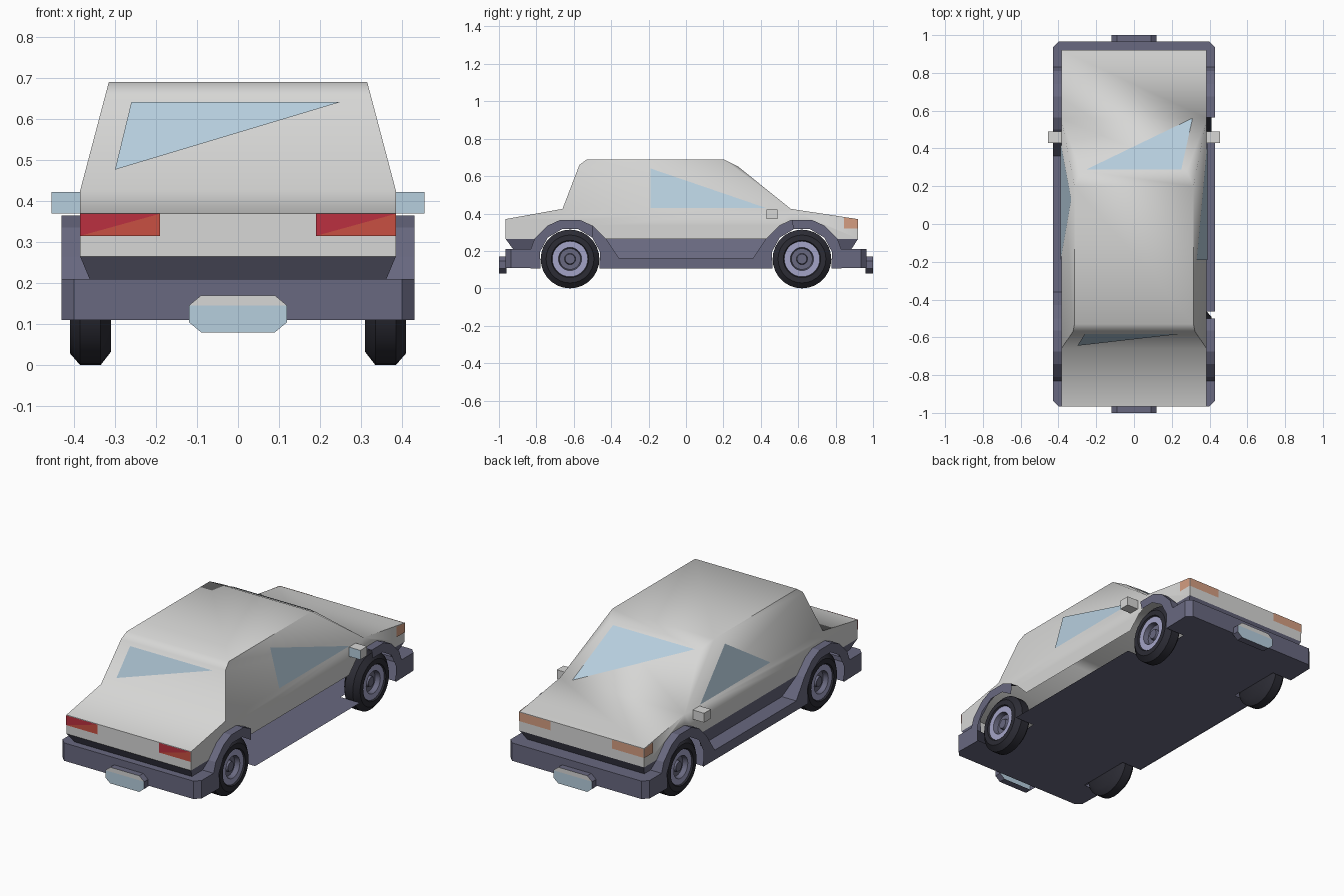
import bpy, bmesh, math
from mathutils import Vector

if "Cube" in bpy.data.objects:
    bpy.data.objects.remove(bpy.data.objects["Cube"])


def material(name, r, g, b):
    m = bpy.data.materials.new(name)
    m.diffuse_color = (r, g, b, 1)
    m.use_nodes = True
    m.node_tree.nodes["Principled BSDF"].inputs["Base Color"].default_value = m.diffuse_color
    return m


white = material("white paint", 0.68, 0.68, 0.67)
purple = material("purple grey trim", 0.14, 0.14, 0.215)
glass = material("pale blue glass", 0.47, 0.62, 0.73)
red = material("dark red lamp", 0.50, 0.03, 0.05)
orange = material("orange red lamp", 0.58, 0.08, 0.055)
amber = material("amber lamp", 0.66, 0.34, 0.22)
rubber = material("tyre rubber", 0.025, 0.025, 0.035)
silver = material("lilac silver rim", 0.37, 0.37, 0.57)


def build(name, faces, mats, angle=None, outward=False, rule=None):
    """Make an object from corner loops; rule picks a material per face."""
    bm = bmesh.new()
    for f in faces:
        bm.faces.new([bm.verts.new(p) for p in f])
    bmesh.ops.remove_doubles(bm, verts=bm.verts, dist=0.0005)
    bm.normal_update()
    if outward:
        for f in bm.faces:
            if f.normal.dot(f.calc_center_median() - Vector((0, 0, 0.3))) < 0:
                f.normal_flip()
    else:
        bmesh.ops.recalc_face_normals(bm, faces=bm.faces)
    bm.normal_update()
    if rule:
        for f in bm.faces:
            f.material_index = rule(f.calc_center_median(), f.normal)
    me = bpy.data.meshes.new(name)
    bm.to_mesh(me)
    bm.free()
    for m in mats:
        me.materials.append(m)
    if angle:
        me.shade_smooth()
        me.set_sharp_from_angle(angle=math.radians(angle))
    ob = bpy.data.objects.new(name, me)
    bpy.context.collection.objects.link(ob)
    return ob


# Wheel arch outline: offsets from the axle, rear arch runs bumper to sill
AXLE, HUB_Z = 0.62, 0.157
ARCH = [(-0.21, 0.21), (-0.19, 0.265), (-0.12, 0.335), (-0.055, 0.365),
        (0.055, 0.365), (0.12, 0.335), (0.19, 0.265), (0.26, 0.16)]
rear_outer = [(-AXLE + y, z) for y, z in ARCH]
rear_inner = []
for i in range(8):
    a = math.radians(198 - 216 * i / 7)
    rear_inner.append((-AXLE + 0.165 * math.cos(a), HUB_Z + 0.165 * math.sin(a)))
flip = lambda pts: [(-y, z) for y, z in reversed(pts)]
outer = [(-0.935, 0.21)] + rear_outer + flip(rear_outer) + [(0.935, 0.21)]
inner = [(-0.935, 0.11)] + rear_inner + flip(rear_inner) + [(0.935, 0.11)]

# Body shell: lower sides cut around the arches, cabin sides, top strip
B, R = 0.385, 0.315
cut = [p for p in rear_outer if p[1] > 0.26]
faces = []
for s in (-1, 1):
    low = [(-0.965, 0.265)] + cut + flip(cut) + [(0.92, 0.265), (0.92, 0.37),
           (0.56, 0.425), (-0.66, 0.425), (-0.965, 0.37)]
    faces.append([(s * B, y, z) for y, z in low])
    faces.append([(s * B, -0.66, 0.425), (s * B, 0.56, 0.425), (s * R, 0.20, 0.69),
                  (s * R, -0.53, 0.69), (s * 0.323, -0.57, 0.66)])
    # Front pillar
    faces.append([(s * B, 0.56, 0.425), (s * R, 0.20, 0.69), (s * 0.28, 0.28, 0.65)])
strip = [(B, -0.965, 0.265), (B, -0.965, 0.37), (B, -0.66, 0.425), (0.323, -0.57, 0.66),
         (R, -0.53, 0.69), (R, 0.20, 0.69), (0.28, 0.28, 0.65), (B, 0.56, 0.425),
         (B, 0.92, 0.37), (B, 0.92, 0.265)]
for a, b in zip(strip, strip[1:]):
    faces.append([a, b, (-b[0], b[1], b[2]), (-a[0], a[1], a[2])])
build("body_shell", faces, [white], 62, outward=True)


# Lower side trim: bumper sides, arches and sill
def tuck(z):
    return B - max(0, 0.265 - z) * 0.42


def side_trim(name, s, gap):
    faces = []
    pairs = list(zip(outer, inner))
    for (o1, i1), (o2, i2) in zip(pairs, pairs[1:]):
        if gap and -0.47 < (o1[0] + o2[0]) / 2 < 0.56:
            continue
        faces.append([(s * 0.43, *p) for p in (o1, o2, i2, i1)])
        faces.append([(s * 0.43, *o1), (s * 0.43, *o2),
                      (s * tuck(o2[1]), *o2), (s * tuck(o1[1]), *o1)])
    panels = [[(-0.965, 0.265), (-0.81, 0.265), (-0.83, 0.21), (-0.925, 0.21)],
              [(0.92, 0.265), (0.81, 0.265), (0.83, 0.21), (0.885, 0.21)]]
    if not gap:
        panels.append([(-0.43, 0.265), (0.43, 0.265), (0.36, 0.16), (-0.36, 0.16)])
    for p in panels:
        faces.append([(s * tuck(z), y, z) for y, z in p])
    build(name, faces, [purple])


side_trim("left_side_trim", -1, False)
side_trim("right_side_trim", 1, True)

# Tapered panels under the body ends, and the bumpers
for name, s, top, low in (("rear", -1, 0.965, 0.925), ("front", 1, 0.92, 0.885)):
    xt, xl = tuck(0.265), tuck(0.21)
    build(name + "_valance", [[(-xt, s * top, 0.265), (xt, s * top, 0.265),
          (xl, s * low, 0.21), (-xl, s * low, 0.21)]], [purple], outward=True)
    ring = [(-0.43, 0.83), (-0.43, 0.935), (-0.40, 0.965),
            (0.40, 0.965), (0.43, 0.935), (0.43, 0.83)]
    faces = [[(x, s * y, 0.21) for x, y in ring]]
    for a, b in list(zip(ring, ring[1:]))[1:4]:
        faces.append([(a[0], s * a[1], 0.11), (b[0], s * b[1], 0.11),
                      (b[0], s * b[1], 0.21), (a[0], s * a[1], 0.21)])
    build(name + "_bumper", faces, [purple], outward=True)

# Floor with wheel cutouts
half = [(0.40, -0.965), (0.43, -0.935), (0.43, -0.777), (0.31, -0.777),
        (0.31, -0.463), (0.43, -0.463)]
right = half + [(x, -y) for x, y in reversed(half)]
outline = right + [(-x, y) for x, y in reversed(right)]
build("floor", [[(x, y, 0.11) for x, y in outline]], [purple], outward=True)

# Bumper pods: octagonal ends with a grey upper band over a blue plate
for name, s in (("rear", -1), ("front", 1)):
    o = [(-0.12, 0.105), (-0.09, 0.08), (0.09, 0.08), (0.12, 0.105),
         (0.12, 0.145), (0.09, 0.17), (-0.09, 0.17), (-0.12, 0.145)]
    faces = [[(x, s, z) for x, z in (o[0], o[1], o[2], o[3], o[4], o[7])],
             [(x, s, z) for x, z in (o[7], o[4], o[5], o[6])]]
    for a, b in zip(o, o[1:] + o[:1]):
        faces.append([(a[0], s, a[1]), (b[0], s, b[1]),
                      (b[0], s * 0.96, b[1]), (a[0], s * 0.96, a[1])])
    build(name + "_pod", faces, [purple, glass, white],
          rule=lambda c, n: 0 if abs(n.y) < 0.5 else (1 if c.z < 0.145 else 2))


# Window panes, laid just outside the shell
def pane(name, pts, mat):
    p = [Vector(q) for q in pts]
    n = (p[1] - p[0]).cross(p[2] - p[0]).normalized()
    if n.dot(p[0] - Vector((0, 0, 0.3))) < 0:
        n = -n
    build(name, [[q + n * 0.004 for q in p]], [mat], outward=True)


def side_x(z):
    return B - (z - 0.425) * (B - R) / 0.265


def rear_y(z):
    return -0.66 + (z - 0.425) * 0.09 / 0.235


def screen_z(y):
    return 0.65 - (y - 0.28) * 0.225 / 0.28


pane("right_window", [(side_x(z), y, z) for y, z in
                      ((-0.19, 0.64), (-0.19, 0.428), (0.43, 0.428))], glass)
pane("left_window", [(-side_x(z), y, z) for y, z in
                     ((0.13, 0.64), (-0.19, 0.428), (0.43, 0.428))], glass)
pane("rear_window", [(x, rear_y(z), z) for x, z in
                     ((-0.26, 0.64), (0.25, 0.64), (-0.30, 0.475))], glass)
pane("windscreen", [(x, y, screen_z(y)) for x, y in
                    ((-0.255, 0.285), (0.25, 0.285), (0.31, 0.558))], glass)

# Lamps: two-tone rear lamps, amber front lamps wrapping onto the sides
for side, x0, x1 in (("left", -0.385, -0.19), ("right", 0.19, 0.385)):
    bl, br, tr, tl = [(x, -0.965, z) for x, z in
                      ((x0, 0.315), (x1, 0.315), (x1, 0.369), (x0, 0.369))]
    pane(side + "_rear_lamp_upper", [bl, tr, tl], red)
    pane(side + "_rear_lamp_lower", [bl, br, tr], orange)
    pane(side + "_front_lamp", [(x0, 0.92, 0.32), (x1, 0.92, 0.32),
                                (x1, 0.92, 0.369), (x0, 0.92, 0.369)], amber)
    sx = math.copysign(B, x0)
    pane(side + "_front_lamp_wrap", [(sx, 0.845, 0.32), (sx, 0.92, 0.32),
                                     (sx, 0.92, 0.37), (sx, 0.845, 0.379)], amber)

# Door mirrors with glass on the rearward face
for side, s in (("left", -1), ("right", 1)):
    q = [(0.38, 0.43), (0.455, 0.43), (0.455, 0.49), (0.38, 0.49)]
    faces = [[(s * x, y, z) for x, y in q] for z in (0.37, 0.422)]
    for a, b in zip(q, q[1:] + q[:1]):
        faces.append([(s * a[0], a[1], 0.37), (s * b[0], b[1], 0.37),
                      (s * b[0], b[1], 0.422), (s * a[0], a[1], 0.422)])
    build(side + "_mirror", faces, [white, glass], rule=lambda c, n: 1 if n.y < -0.5 else 0)

# Wheels: lathed tyre, rim ring and recessed hub, coloured by radius
PROFILE = [(0.31, 0.0), (0.31, 0.125), (0.335, 0.157), (0.385, 0.157), (0.41, 0.128),
           (0.41, 0.100), (0.402, 0.095), (0.402, 0.062), (0.375, 0.056), (0.375, 0.03),
           (0.39, 0.026), (0.39, 0.0)]
N = 28
for side, s in (("left", -1), ("right", 1)):
    for end, cy in (("rear", -AXLE), ("front", AXLE)):
        def at(p, i):
            a = 2 * math.pi * i / N
            return (s * p[0], cy + p[1] * math.cos(a), HUB_Z + p[1] * math.sin(a))
        faces = []
        for p, q in zip(PROFILE, PROFILE[1:]):
            for i in range(N):
                f = [at(p, i), at(q, i), at(q, i + 1), at(p, i + 1)]
                if p[1] == 0:
                    f = f[:3]
                elif q[1] == 0:
                    f = [f[0], f[1], f[3]]
                faces.append(f)

        def paint(c, n, s=s, cy=cy):
            r = math.hypot(c.y - cy, c.z - HUB_Z)
            if s * c.x < 0.32 or r > 0.096:
                return 0
            return 1 if r > 0.061 else 2
        build(side + "_" + end + "_wheel", faces, [rubber, silver, purple], 40, rule=paint)
